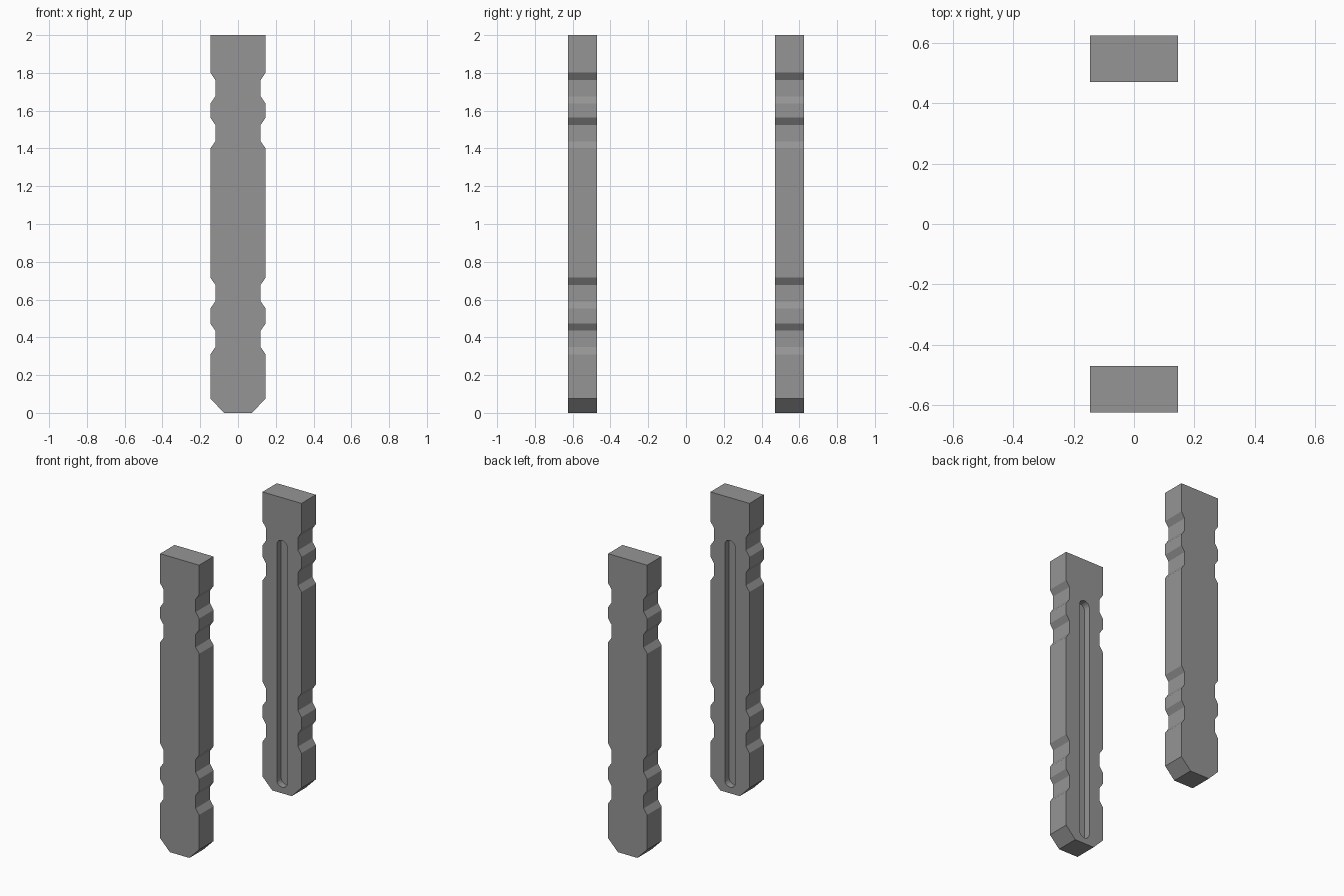
import bpy, bmesh, math

cube = bpy.data.objects.get("Cube")
if cube:
    bpy.data.objects.remove(cube, do_unlink=True)

grey = bpy.data.materials.new("plain grey")
grey.use_nodes = True
colour = (0.3, 0.3, 0.3, 1)
grey.diffuse_color = colour
grey.node_tree.nodes["Principled BSDF"].inputs["Base Color"].default_value = colour

HALF_W, NOTCH_W, TIP_W = 0.146, 0.12, 0.073
INNER, OUTER, HEIGHT = 0.47, 0.624, 2.0
SLOT_R, SLOT_LOW, SLOT_HIGH, SLOT_DEPTH = 0.039, 0.04, 1.71, 0.046


def prism(name, outline, y0, y1):
    """Extrude an (x, z) outline from y0 to y1."""
    bm = bmesh.new()
    face = bm.faces.new([bm.verts.new((x, y0, z)) for x, z in outline])
    out = bmesh.ops.extrude_face_region(bm, geom=[face])
    verts = [v for v in out["geom"] if isinstance(v, bmesh.types.BMVert)]
    bmesh.ops.translate(bm, verts=verts, vec=(0, y1 - y0, 0))
    bmesh.ops.recalc_face_normals(bm, faces=bm.faces)
    mesh = bpy.data.meshes.new(name)
    bm.to_mesh(mesh)
    bm.free()
    mesh.materials.append(grey)
    obj = bpy.data.objects.new(name, mesh)
    bpy.context.collection.objects.link(obj)
    return obj


def post_outline():
    """Chamfered foot, then two pairs of notches up each edge."""
    side = [(TIP_W, 0), (HALF_W, 0.075)]
    for base in (0.31, 0.553, 1.40, 1.638):
        side += [(HALF_W, base), (NOTCH_W, base + 0.038),
                 (NOTCH_W, base + 0.125), (HALF_W, base + 0.163)]
    side.append((HALF_W, HEIGHT))
    return side + [(-x, z) for x, z in reversed(side)]


def slot_outline(steps=8):
    """Long slot with round ends."""
    points = []
    for centre, start in ((SLOT_HIGH - SLOT_R, 0), (SLOT_LOW + SLOT_R, math.pi)):
        for i in range(steps + 1):
            a = start + math.pi * i / steps
            points.append((SLOT_R * math.cos(a), centre + SLOT_R * math.sin(a)))
    return points


# Two facing posts, each with a slot in its inner face
for name, side in (("front_post", -1), ("back_post", 1)):
    post = prism(name, post_outline(), side * INNER, side * OUTER)
    cutter = prism("slot_cutter", slot_outline(),
                   side * (INNER - 0.05), side * (INNER + SLOT_DEPTH))
    cutter.hide_render = True
    cut = post.modifiers.new("slot", 'BOOLEAN')
    cut.operation = 'DIFFERENCE'
    cut.solver = 'EXACT'
    cut.object = cutter
    bpy.context.view_layer.objects.active = post
    bpy.ops.object.modifier_apply(modifier=cut.name)
    bpy.data.objects.remove(cutter, do_unlink=True)
